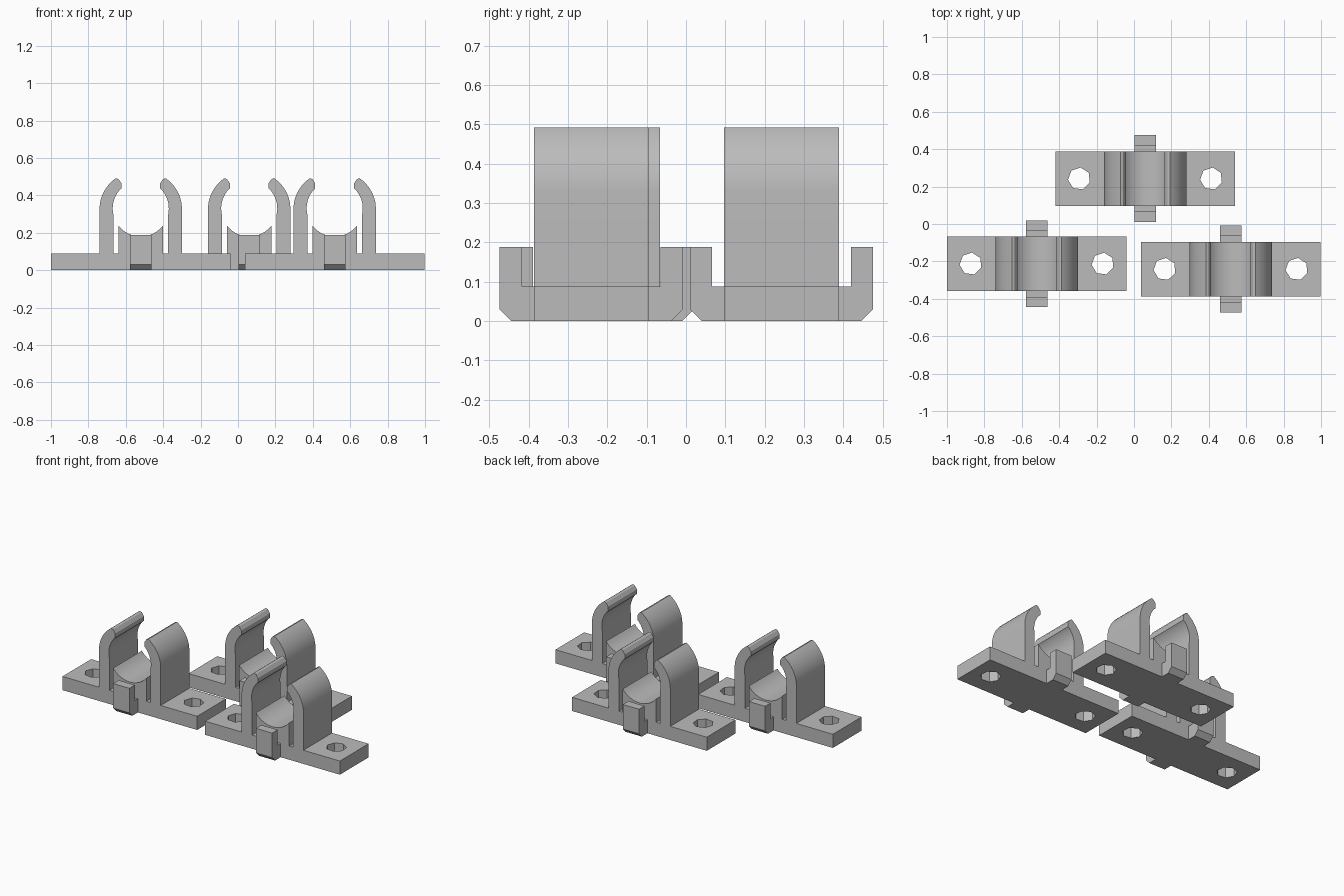
import bpy, bmesh, math

if "Cube" in bpy.data.objects:
    bpy.data.objects.remove(bpy.data.objects["Cube"])

grey = bpy.data.materials.new("light_grey")
grey.diffuse_color = (0.5, 0.5, 0.5, 1)
grey.use_nodes = True
grey.node_tree.nodes["Principled BSDF"].inputs["Base Color"].default_value = grey.diffuse_color


def prism(name, pts, axis, lo, hi):
    """Extrude a 2D outline along y (pts = x,z), x (pts = y,z) or z (pts = x,y)."""
    place = {"y": lambda p: (p[0], lo, p[1]),
             "x": lambda p: (lo, p[0], p[1]),
             "z": lambda p: (p[0], p[1], lo)}[axis]
    bm = bmesh.new()
    face = bm.faces.new([bm.verts.new(place(p)) for p in pts])
    ext = bmesh.ops.extrude_face_region(bm, geom=[face])
    step = [hi - lo if a == axis else 0 for a in "xyz"]
    verts = [v for v in ext["geom"] if isinstance(v, bmesh.types.BMVert)]
    bmesh.ops.translate(bm, verts=verts, vec=step)
    bmesh.ops.recalc_face_normals(bm, faces=bm.faces)
    mesh = bpy.data.meshes.new(name)
    bm.to_mesh(mesh)
    bm.free()
    mesh.materials.append(grey)
    ob = bpy.data.objects.new(name, mesh)
    bpy.context.collection.objects.link(ob)
    return ob


def arc(rx, rz, a0, a1, n):
    """Arc around the centre of the gripped tube."""
    out = []
    for i in range(n + 1):
        a = math.radians(a0 + (a1 - a0) * i / n)
        out.append((rx * math.cos(a), 0.33 + rz * math.sin(a)))
    return out


BASE, HALF_Y, REACH = 0.088, 0.146, 0.2325

# Right half of the clip outline: foot, curled arm, slot, cradle
right = [(0.48, 0), (0.48, BASE), (0.22, BASE)]
right += arc(0.22, 0.203, 0, 53, 10)
right += [(0.119, 0.487), (0.104, 0.465), (0.104, 0.436)]
right += arc(0.15, 0.15, 41, -13, 9)
right += [(0.146, BASE), (0.119, BASE)]
right += arc(0.15, 0.15, -37.5, -90, 8)
left = [(-x, z) for x, z in reversed(right[:-1])]
clip = prism("clip_body", right + left, "y", -HALF_Y, HALF_Y)

# Seven-sided screw holes
for s in (-1, 1):
    ring = [(s * 0.353 + 0.06 * math.cos(math.tau * i / 7 - 0.35),
             0.06 * math.sin(math.tau * i / 7 - 0.35)) for i in range(7)]
    cutter = prism("hole_cutter", ring, "z", -0.1, 0.2)
    cutter.hide_render = True
    mod = clip.modifiers.new("hole", "BOOLEAN")
    mod.operation, mod.solver, mod.object = "DIFFERENCE", "EXACT", cutter
    bpy.context.view_layer.objects.active = clip
    bpy.ops.object.modifier_apply(modifier=mod.name)
    bpy.data.objects.remove(cutter)

bpy.ops.object.select_all(action="DESELECT")
clip.select_set(True)
bpy.context.view_layer.objects.active = clip
bpy.ops.object.shade_smooth_by_angle(angle=math.radians(25))

# L-shaped end stops with a chamfered lower edge
stops = []
for s, name in ((-1, "front_stop"), (1, "back_stop")):
    outline = [(HALF_Y, 0), (REACH - 0.03, 0), (REACH, 0.03), (REACH, 0.188),
               (0.1765, 0.188), (0.1765, BASE), (HALF_Y, BASE)]
    stops.append(prism(name, [(s * y, z) for y, z in outline], "x", -0.0575, 0.0575))

# Three identical clips
for i, (x, y) in enumerate([(-0.52, -0.2125), (0.517, -0.241), (0.06, 0.2425)]):
    for part in [clip] + stops:
        ob = part
        if i:
            ob = part.copy()
            bpy.context.collection.objects.link(ob)
        ob.location = (x, y, 0)
